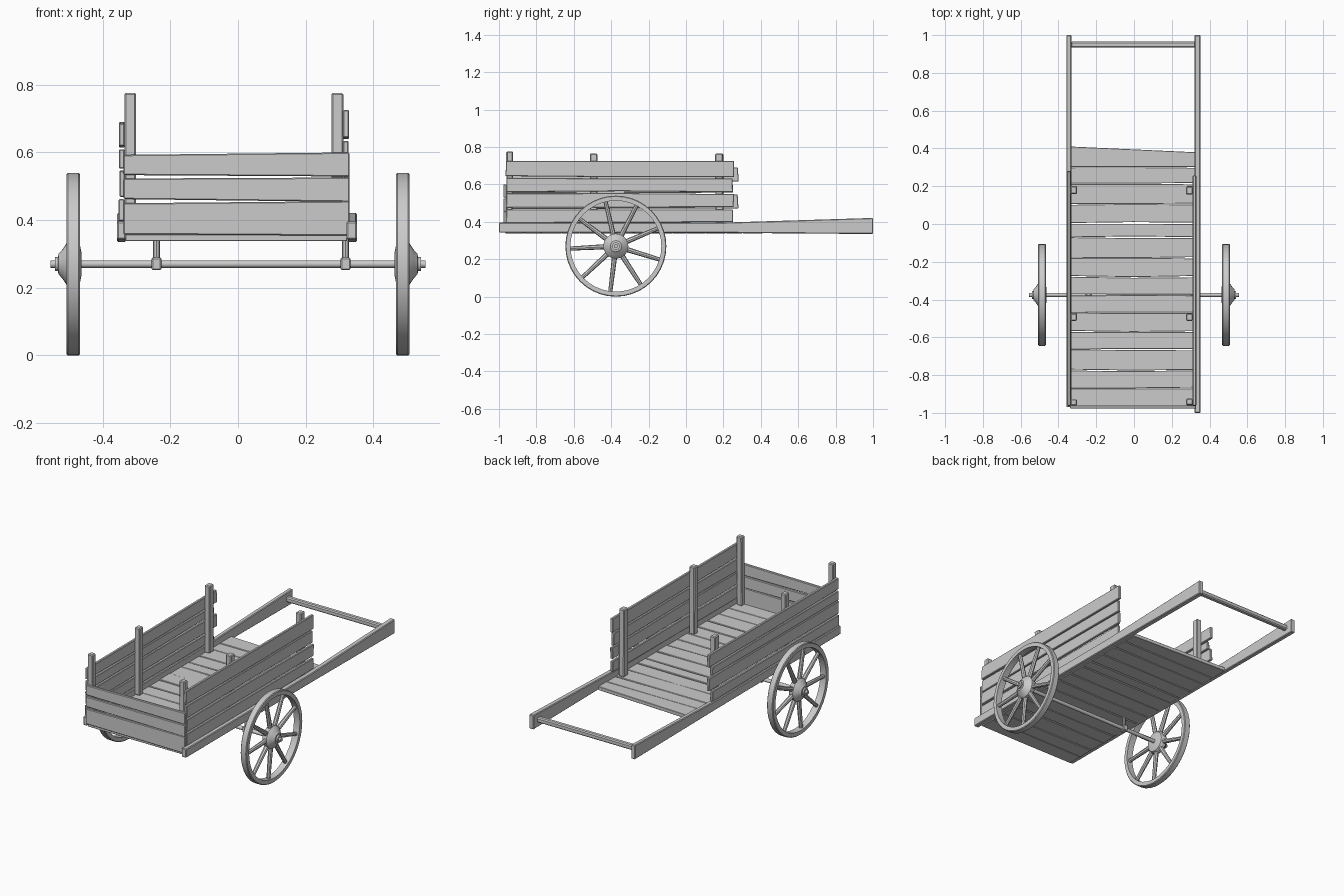
import bpy, bmesh, math, random
from mathutils import Vector, Matrix

if "Cube" in bpy.data.objects:
    bpy.data.objects.remove(bpy.data.objects["Cube"])

random.seed(4)
AXLE_Y, AXLE_Z = -0.375, 0.27


def finish(name, bm, bevel=0.0, smooth=False):
    bmesh.ops.recalc_face_normals(bm, faces=bm.faces)
    me = bpy.data.meshes.new(name)
    bm.to_mesh(me)
    bm.free()
    ob = bpy.data.objects.new(name, me)
    bpy.context.collection.objects.link(ob)
    if bevel:
        mod = ob.modifiers.new("worn_edges", 'BEVEL')
        mod.width, mod.segments = bevel, 1
    if smooth:
        bpy.ops.object.select_all(action='DESELECT')
        ob.select_set(True)
        bpy.context.view_layer.objects.active = ob
        bpy.ops.object.shade_smooth_by_angle(angle=math.radians(35))
    return ob


def prism(name, pts, axis, lo, hi, bevel=0.003):
    """Extrude a 2D outline along one axis; the outline uses the other two axes in order."""
    bm = bmesh.new()
    rings = []
    for d in (lo, hi):
        ring = []
        for p in pts:
            c = list(p)
            c.insert(axis, d)
            ring.append(bm.verts.new(c))
        rings.append(ring)
    bm.faces.new(rings[0])
    bm.faces.new(rings[1])
    n = len(pts)
    for i in range(n):
        j = (i + 1) % n
        bm.faces.new((rings[0][i], rings[0][j], rings[1][j], rings[1][i]))
    return finish(name, bm, bevel)


def rough(u0, u1, v0, v1, ju=0.0, jv=0.003):
    """Slightly uneven hand-sawn rectangle with a midpoint on its long edges."""
    r = lambda j: random.uniform(-j, j)
    um = (u0 + u1) / 2
    return [(u0 + r(ju), v0 + r(jv)), (um, v0 + r(jv)), (u1 + r(ju), v0 + r(jv)),
            (u1 + r(ju), v1 + r(jv)), (um, v1 + r(jv)), (u0 + r(ju), v1 + r(jv))]


def rod(name, a, b, r1, r2, sides=12):
    a, b = Vector(a), Vector(b)
    d = b - a
    bm = bmesh.new()
    m = Matrix.Translation((a + b) / 2) @ d.to_track_quat('Z', 'Y').to_matrix().to_4x4()
    bmesh.ops.create_cone(bm, cap_ends=True, segments=sides, radius1=r1, radius2=r2,
                          depth=d.length, matrix=m)
    return finish(name, bm, smooth=True)


def lathe(name, profile, sides, closed=False):
    """Spin an (x, radius) profile round the axle line."""
    bm = bmesh.new()
    rings = []
    for i in range(sides):
        a = 2 * math.pi * i / sides
        rings.append([bm.verts.new((x, AXLE_Y + r * math.cos(a), AXLE_Z + r * math.sin(a)))
                      for x, r in profile])
    n = len(profile)
    for i in range(sides):
        p, q = rings[i], rings[(i + 1) % sides]
        for k in range(n if closed else n - 1):
            l = (k + 1) % n
            bm.faces.new((p[k], p[l], q[l], q[k]))
    if not closed:
        bm.faces.new([r[0] for r in rings])
        bm.faces.new([r[-1] for r in rings])
    return finish(name, bm, smooth=True)


# Long side rails that become the pulling shafts
for name, x0, x1, front in (("right_rail", 0.321, 0.352, -1.0), ("left_rail", -0.358, -0.331, -0.97)):
    prism(name, [(front, 0.343), (0.2, 0.341), (1.0, 0.335), (1.0, 0.421),
                 (0.2, 0.396), (front, 0.396)], 0, x0, x1, 0.004)

# Handle bar between the shafts
prism("handle_bar", [(0.935, 0.365), (0.965, 0.365), (0.965, 0.395), (0.935, 0.395)],
      0, -0.335, 0.325, 0.006)

# Floor planks, the rearmost cut askew
seams = [-0.965, -0.87, -0.775, -0.665, -0.57, -0.47, -0.375, -0.28, -0.18,
         -0.07, 0.005, 0.105, 0.215, 0.30]
for i, (a, b) in enumerate(zip(seams, seams[1:])):
    top = 0.359 + random.uniform(-0.002, 0.002)
    prism(f"floor_plank_{i}", rough(-0.333, 0.323, a + 0.002, b - 0.002), 2, 0.338, top, 0.002)
prism("floor_plank_rear", [(-0.333, 0.303), (0.323, 0.303), (0.323, 0.38), (-0.333, 0.41)],
      2, 0.338, 0.36, 0.002)

# Side boards
right = [(0.397, 0.466, 0.250), (0.476, 0.551, 0.255), (0.561, 0.632, 0.250), (0.642, 0.724, 0.255)]
left = [(0.398, 0.462, 0.250), (0.471, 0.545, 0.279), (0.554, 0.608, 0.252), (0.617, 0.688, 0.279)]
for side, boards, x0, x1 in (("right", right, 0.312, 0.329), ("left", left, -0.352, -0.335)):
    for i, (z0, z1, end) in enumerate(boards):
        s = random.uniform(-0.002, 0.002)
        prism(f"{side}_board_{i}", rough(-0.962, end, z0, z1, 0.003), 0, x0 + s, x1 + s)

# Front boards
for i, (za, zb, zc, zd) in enumerate([(0.358, 0.450, 0.456, 0.354), (0.462, 0.523, 0.526, 0.454),
                                      (0.533, 0.593, 0.600, 0.529)]):
    prism(f"front_board_{i}", [(-0.338, za), (-0.338, zb), (0.329, zc), (0.329, zd)],
          1, -0.977, -0.960)

# Stake posts
for side, x0, x1 in (("right", 0.276, 0.312), ("left", -0.336, -0.301)):
    for i, (y0, y1, top) in enumerate([(-0.961, -0.928, 0.776), (-0.511, -0.472, 0.765),
                                       (0.158, 0.200, 0.765)]):
        lean = random.uniform(-0.004, 0.004)
        prism(f"{side}_post_{i}", [(y0, 0.357), (y1, 0.357), (y1 + lean, top), (y0 + lean, top)],
              0, x0, x1, 0.005)

# Axle and its two hangers
rod("axle", (-0.555, AXLE_Y, AXLE_Z), (0.555, AXLE_Y, AXLE_Z), 0.011, 0.011)
for side, x in (("left", -0.241), ("right", 0.318)):
    prism(f"{side}_axle_collar", [(x - 0.015, AXLE_Y - 0.018), (x + 0.015, AXLE_Y - 0.018),
                                  (x + 0.015, AXLE_Y + 0.018), (x - 0.015, AXLE_Y + 0.018)],
          2, 0.252, 0.289, 0.004)
    rod(f"{side}_axle_hanger", (x, AXLE_Y, 0.28), (x, AXLE_Y, 0.345), 0.010, 0.010, 8)

# Wheels: rim, hub and nine spokes each
for side, s in (("right", 1), ("left", -1)):
    lathe(f"{side}_rim", [(s * x, r) for x, r in (
        (0.467, 0.243), (0.467, 0.266), (0.471, 0.270), (0.503, 0.270),
        (0.507, 0.266), (0.507, 0.243))], 40, closed=True)
    lathe(f"{side}_hub", [(s * x, r) for x, r in (
        (0.462, 0.030), (0.468, 0.060), (0.480, 0.067), (0.499, 0.067), (0.508, 0.060),
        (0.520, 0.042), (0.531, 0.030), (0.532, 0.021), (0.541, 0.021), (0.541, 0.012))], 20)
    for k in range(9):
        a = math.radians(263 + 40 * k)
        d = Vector((0, math.cos(a), math.sin(a)))
        c = Vector((s * 0.487, AXLE_Y, AXLE_Z))
        rod(f"{side}_spoke_{k}", c + d * 0.05, c + d * 0.25, 0.014, 0.011, 8)
